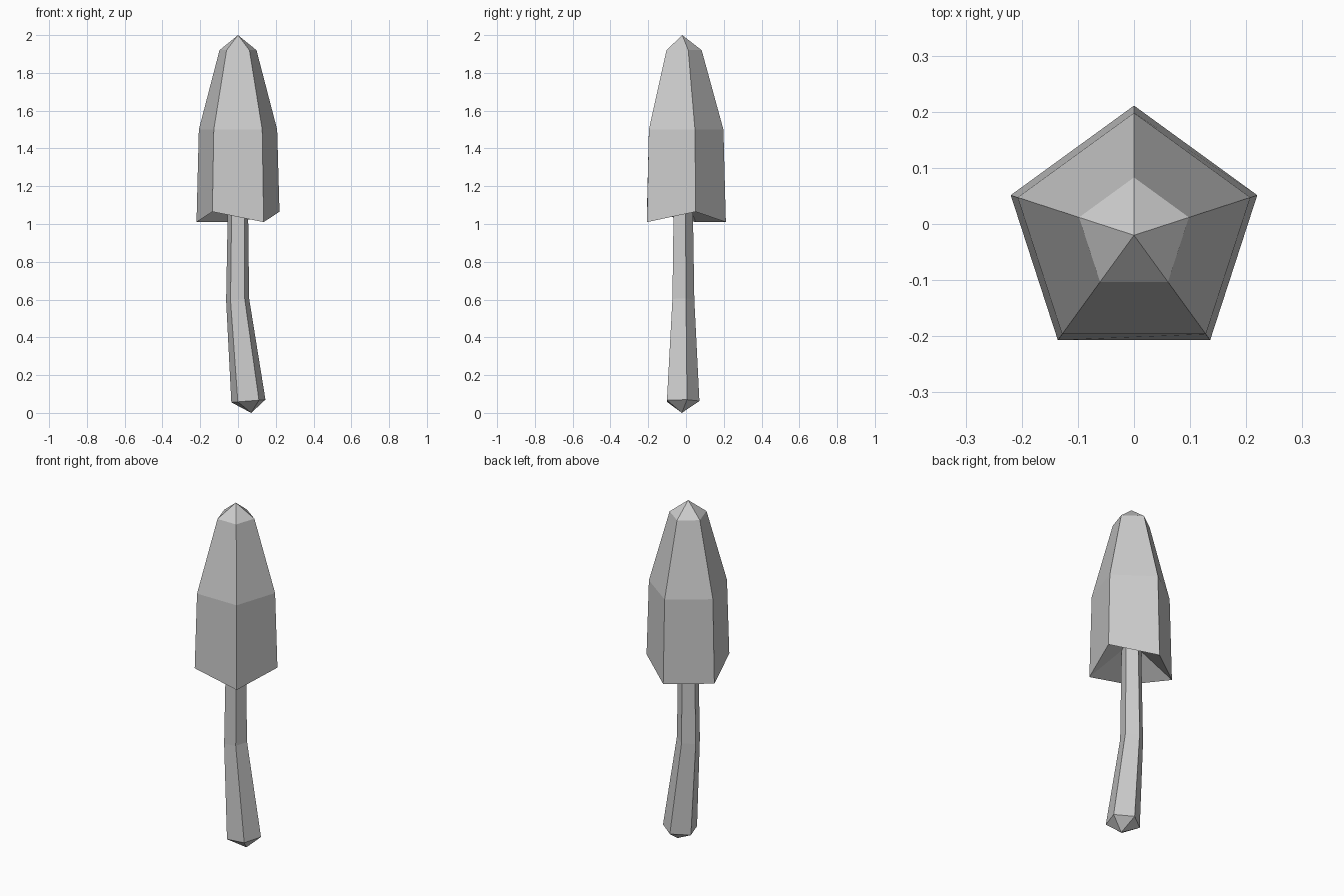
import bpy
import math

if "Cube" in bpy.data.objects:
    bpy.data.objects.remove(bpy.data.objects["Cube"])

SIDES = 5


def ring(radius, z, cx=0.0, cy=-0.02, tilt=0.0, drops=None):
    """Five-sided ring with one corner pointing to the back (+y)."""
    pts = []
    for i in range(SIDES):
        a = math.radians(90 + 360 / SIDES * i)
        dx, dy = radius * math.cos(a), radius * math.sin(a)
        pts.append((cx + dx, cy + dy, z + dx * tilt + (drops[i] if drops else 0)))
    return pts


def loft(name, bottom_tip, rings, top_tip):
    """Closed faceted skin through a stack of rings, with a point at each end."""
    verts = [bottom_tip] + [p for r in rings for p in r] + [top_tip]
    top = len(verts) - 1
    last = 1 + (len(rings) - 1) * SIDES
    faces = []
    for i in range(SIDES):
        j = (i + 1) % SIDES
        faces.append((0, 1 + j, 1 + i))
        for k in range(len(rings) - 1):
            a, b = 1 + k * SIDES, 1 + (k + 1) * SIDES
            faces.append((a + i, a + j, b + j, b + i))
        faces.append((last + i, last + j, top))
    mesh = bpy.data.meshes.new(name)
    mesh.from_pydata(verts, [], faces)
    mesh.update()
    obj = bpy.data.objects.new(name, mesh)
    bpy.context.collection.objects.link(obj)
    return obj


# Tall cap with an uneven rim and a hollow underside
loft("mushroom_cap", (0, -0.02, 1.19), [
    ring(0.231, 1.01, drops=(0, 0, 0.055, 0, 0.055)),
    ring(0.218, 1.50),
    ring(0.103, 1.92),
], (0, -0.02, 2.0))

# Bent stem, thicker and pointed at the foot
loft("stem", (0.07, -0.022, 0.0), [
    ring(0.095, 0.063, cx=0.055, cy=-0.024, tilt=0.08),
    ring(0.064, 0.60, cx=-0.002, tilt=0.1),
    ring(0.055, 1.17),
], (0, -0.02, 1.19))
